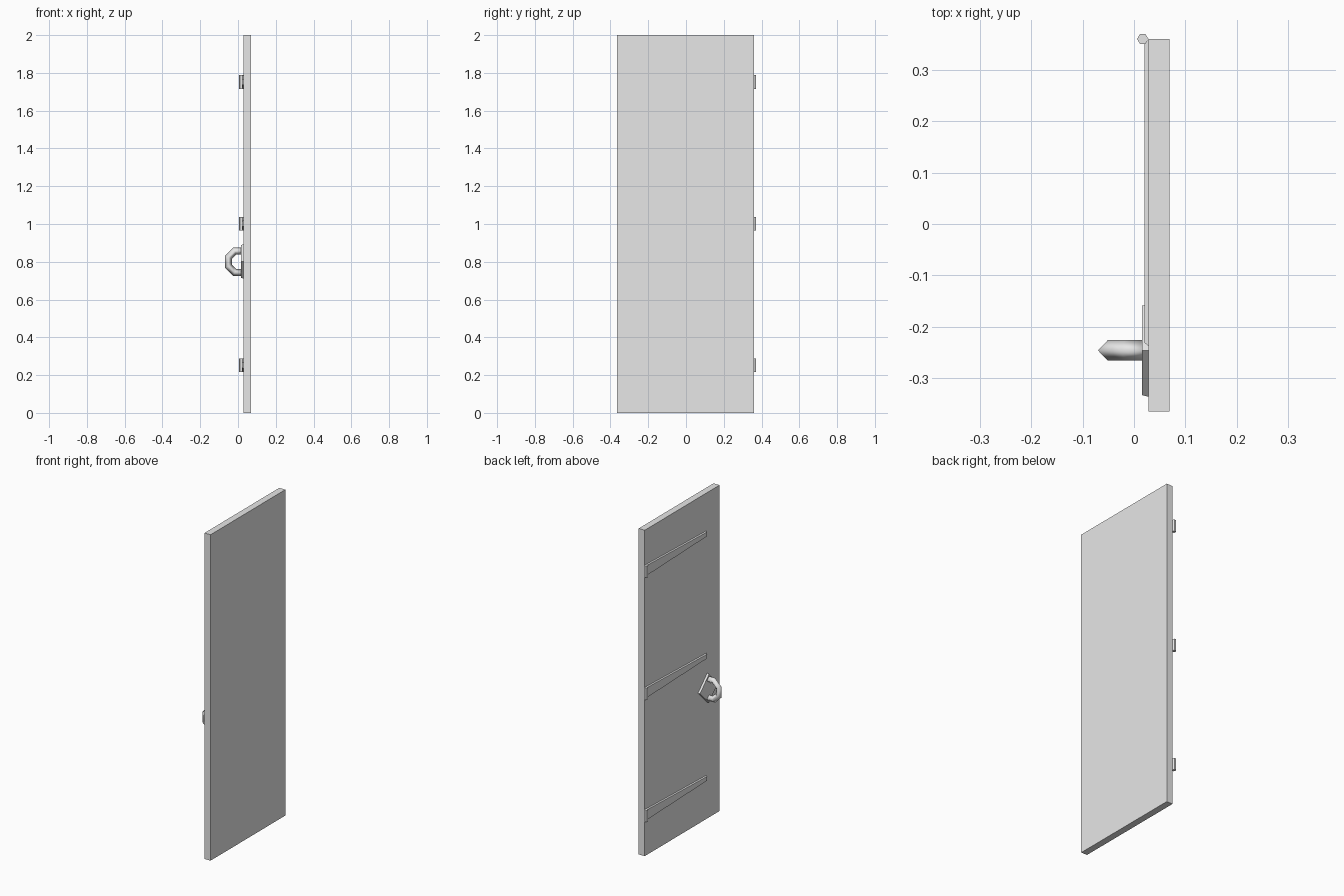
import bpy, bmesh, math
from mathutils import Vector

cube = bpy.data.objects.get("Cube")
if cube:
    bpy.data.objects.remove(cube, do_unlink=True)

grey = bpy.data.materials.new("plain_grey")
grey.use_nodes = True
grey.diffuse_color = (0.8, 0.8, 0.8, 1)
grey.node_tree.nodes["Principled BSDF"].inputs["Base Color"].default_value = (0.8, 0.8, 0.8, 1)


def loft(name, rings, smooth=False):
    """Skin a row of matching closed rings and cap both ends."""
    bm = bmesh.new()
    rows = [[bm.verts.new(p) for p in ring] for ring in rings]
    n = len(rows[0])
    for a, b in zip(rows, rows[1:]):
        for i in range(n):
            j = (i + 1) % n
            bm.faces.new((a[i], a[j], b[j], b[i]))
    bm.faces.new(rows[0])
    bm.faces.new(rows[-1])
    bmesh.ops.recalc_face_normals(bm, faces=bm.faces)
    for f in bm.faces:
        f.smooth = smooth
    mesh = bpy.data.meshes.new(name)
    bm.to_mesh(mesh)
    bm.free()
    mesh.materials.append(grey)
    obj = bpy.data.objects.new(name, mesh)
    bpy.context.collection.objects.link(obj)
    return obj


def rect(x, y0, y1, z0, z1):
    return [(x, y0, z0), (x, y1, z0), (x, y1, z1), (x, y0, z1)]


# Door panel
FACE = 0.028
loft("door_panel", [rect(x, -0.365, 0.36, 0, 2) for x in (FACE, 0.069)])


# Tapered hinge straps with hexagonal barrels
def strap_ring(x, z, inset):
    root, tip = 0.034 - inset, 0.016 - inset
    end = -0.237 + 2 * inset
    return [(x, 0.36, z - root), (x, 0.36, z + root), (x, end, z + tip), (x, end, z - tip)]


def hexagon(z):
    return [(0.017 + 0.011 * math.cos(k * math.pi / 3),
             0.36 + 0.011 * math.sin(k * math.pi / 3), z) for k in range(6)]


for label, z in (("lower", 0.252), ("middle", 1.002), ("upper", 1.752)):
    loft(label + "_hinge_strap", [strap_ring(FACE, z, 0), strap_ring(0.02, z, 0.003)])
    loft(label + "_hinge_barrel", [hexagon(z - 0.036), hexagon(z + 0.036)])

# Diamond backing plate
HY, HZ = -0.246, 0.802


def diamond(x, r):
    return [(x, HY - r, HZ), (x, HY, HZ + r), (x, HY + r, HZ), (x, HY, HZ - r)]


loft("handle_plate", [diamond(FACE, 0.09), diamond(0.016, 0.087)])

# Half-octagon pull ring with a diamond cross-section, its ends sunk in the panel
centre = Vector((0.006, HY, 0.8))
CORNER = 1 / math.cos(math.pi / 8)
side = Vector((0, 0.02, 0))
rings = []
for k in range(6):
    angle = math.radians(67.5 + 45 * k)
    out = Vector((math.cos(angle), 0, math.sin(angle))) * CORNER
    mid = centre + out * 0.057
    rings.append([mid + out * 0.019, mid + side, mid - out * 0.019, mid - side])
loft("pull_ring", rings, smooth=True)
